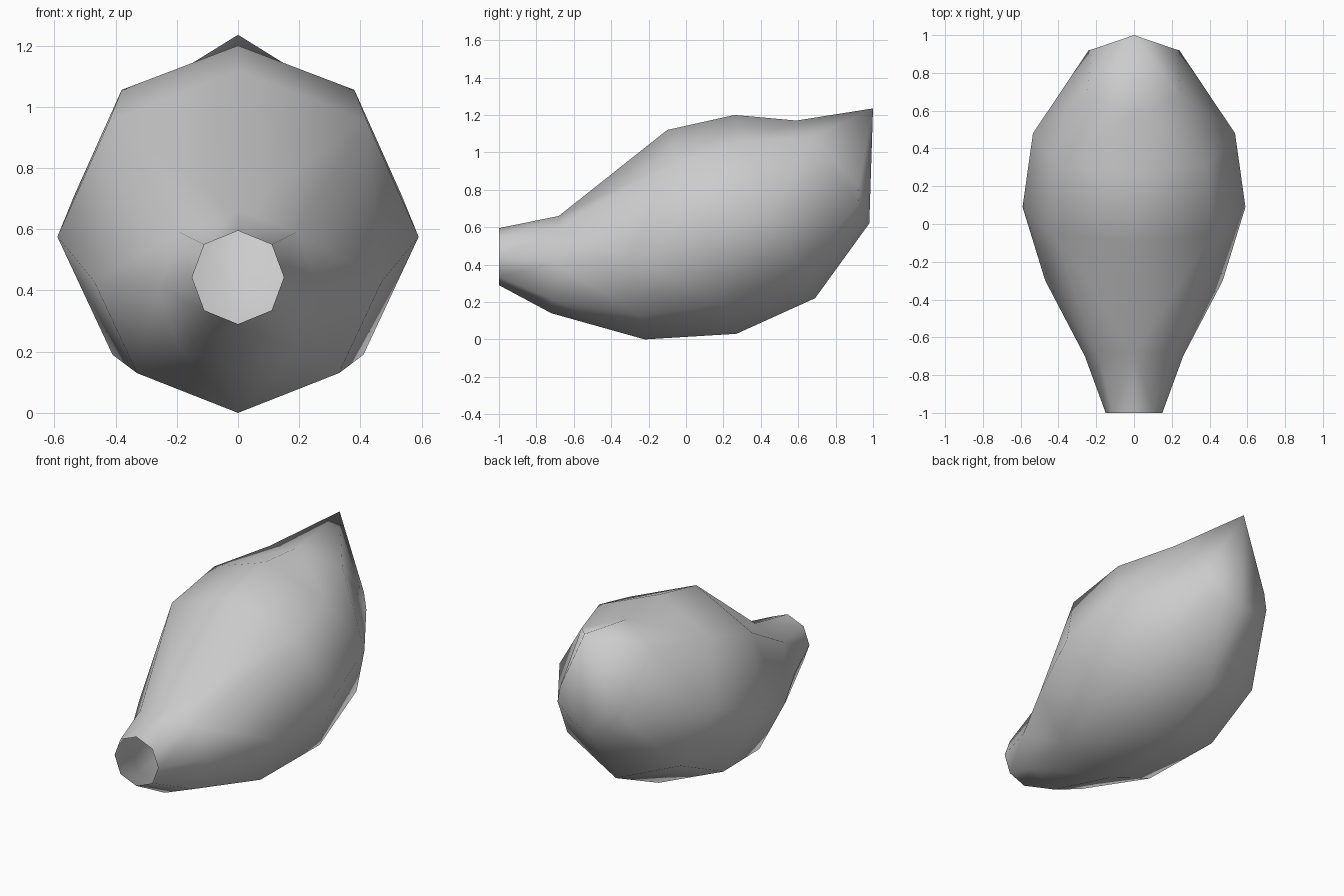
import bpy
import bmesh

cube = bpy.data.objects.get("Cube")
if cube:
    bpy.data.objects.remove(cube, do_unlink=True)


def make_material(name, rgb):
    mat = bpy.data.materials.new(name)
    mat.use_nodes = True
    colour = (*rgb, 1.0)
    mat.diffuse_color = colour
    mat.node_tree.nodes["Principled BSDF"].inputs["Base Color"].default_value = colour
    return mat


grey = make_material("plain grey", (0.6, 0.6, 0.6))

# Half cross-sections from open mouth to tail: top, upper, side, lower, bottom
half_rings = [
    [(0, -1, .595), (.11, -1, .55), (.15, -1, .443), (.11, -1, .335), (0, -1, .29)],
    [(0, -.68, .66), (.19, -.69, .59), (.26, -.70, .41), (.19, -.71, .21), (0, -.72, .14)],
    [(0, -.10, 1.12), (.42, -.05, .955), (.47, -.30, .43), (.33, -.25, .13), (0, -.22, 0)],
    [(0, .26, 1.20), (.38, .31, 1.055), (.59, .09, .575), (.41, .22, .19), (0, .27, .03)],
    [(0, .59, 1.17), (.25, .67, 1.08), (.535, .48, .71), (.39, .61, .37), (0, .69, .22)],
    [(0, 1, 1.235), (.22, .925, .82), (.24, .92, .72), (.12, .95, .64), (0, .98, .62)],
]

# Mirror each half into a full eight-sided ring and bridge neighbours
bm = bmesh.new()
rings = []
for half in half_rings:
    mirrored = [(-x, y, z) for x, y, z in reversed(half[1:-1])]
    rings.append([bm.verts.new(p) for p in half + mirrored])
for a, b in zip(rings, rings[1:]):
    for i in range(len(a)):
        j = (i + 1) % len(a)
        bm.faces.new((a[i], a[j], b[j], b[i]))

# Close the tail with two halves meeting in a central ridge; the mouth stays open
tail = rings[-1]
bm.faces.new(tail[:5])
bm.faces.new(tail[4:] + tail[:1])

bmesh.ops.recalc_face_normals(bm, faces=bm.faces)
bmesh.ops.triangulate(bm, faces=bm.faces, quad_method='SHORT_EDGE')
for face in bm.faces:
    face.smooth = True
mesh = bpy.data.meshes.new("hollow_body")
bm.to_mesh(mesh)
bm.free()
mesh.materials.append(grey)
body = bpy.data.objects.new("hollow_body", mesh)
bpy.context.collection.objects.link(body)
